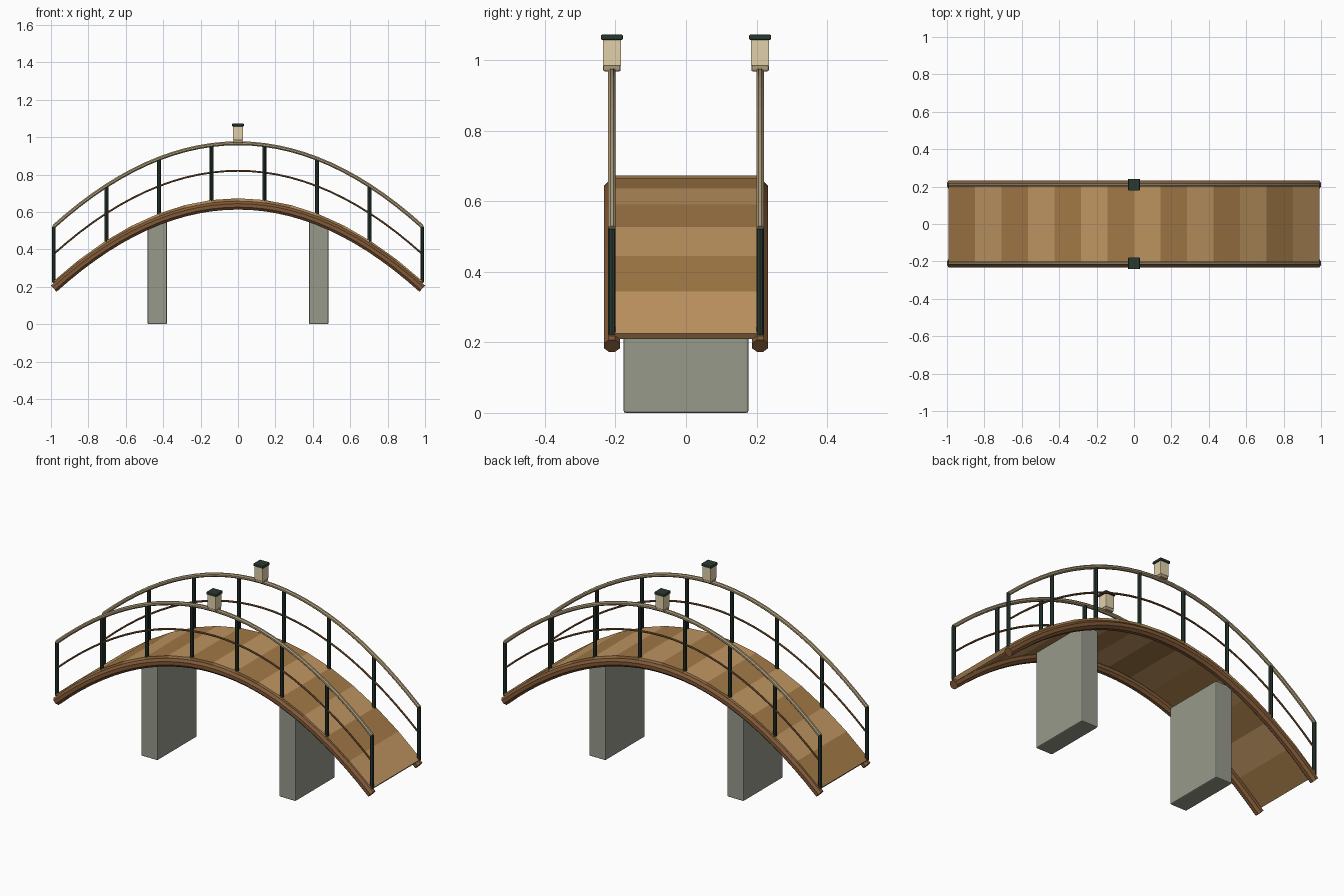
import bpy, bmesh, math
from mathutils import Vector, Matrix

if "Cube" in bpy.data.objects:
    bpy.data.objects.remove(bpy.data.objects["Cube"])

END, DROP, CREST, SIDE = 0.985, 0.445, 0.635, 0.21


def material(name, rgb):
    m = bpy.data.materials.new(name)
    m.diffuse_color = (*rgb, 1)
    m.use_nodes = True
    m.node_tree.nodes["Principled BSDF"].inputs["Base Color"].default_value = m.diffuse_color
    return m


WOOD = material("stringer brown", (0.22, 0.10, 0.038))
LIGHT = material("light plank", (0.52, 0.30, 0.12))
DARK = material("dark plank", (0.36, 0.19, 0.062))
TAN = material("rail tan", (0.42, 0.33, 0.19))
GREEN = material("dark green", (0.022, 0.042, 0.03))
STONE = material("stone", (0.31, 0.32, 0.26))
CREAM = material("lantern cream", (0.75, 0.64, 0.40))


def arch(x):
    return CREST - DROP * (x / END) ** 2


def normal(x):
    return Vector((2 * DROP * x / END ** 2, 0, 1)).normalized()


def finish(bm, name, mat):
    bmesh.ops.recalc_face_normals(bm, faces=bm.faces)
    me = bpy.data.meshes.new(name)
    bm.to_mesh(me)
    bm.free()
    me.materials.append(mat)
    ob = bpy.data.objects.new(name, me)
    bpy.context.collection.objects.link(ob)
    return ob


def box(name, loc, size, mat, bevel=0.0, angle=0.0):
    bm = bmesh.new()
    bmesh.ops.create_cube(bm, size=1, matrix=Matrix.Diagonal((*size, 1)))
    if bevel:
        bmesh.ops.bevel(bm, geom=bm.edges[:], offset=bevel, segments=2,
                        profile=0.5, affect='EDGES')
    ob = finish(bm, name, mat)
    ob.location = loc
    ob.rotation_euler.y = angle
    return ob


# Sweep an even-sided tube along the arch at a height above it
def arch_tube(name, y, lift, radius, sides, mat, steps=28):
    bm = bmesh.new()
    rings = []
    r = radius / math.cos(math.pi / sides)
    for i in range(steps + 1):
        x = -END + 2 * END * i / steps
        centre, n = Vector((x, y, arch(x) + lift)), normal(x)
        ring = []
        for k in range(sides):
            a = 2 * math.pi * (k + 0.5) / sides
            ring.append(bm.verts.new(centre + n * (r * math.cos(a))
                                     + Vector((0, r * math.sin(a), 0))))
        rings.append(ring)
    for a, b in zip(rings, rings[1:]):
        for k in range(sides):
            j = (k + 1) % sides
            bm.faces.new((a[k], a[j], b[j], b[k]))
    bm.faces.new(rings[0])
    bm.faces.new(rings[-1])
    return finish(bm, name, mat)


def post(name, x, y):
    bm = bmesh.new()
    bmesh.ops.create_cone(bm, cap_ends=True, segments=8, radius1=0.0105,
                          radius2=0.0105, depth=0.30)
    ob = finish(bm, name, GREEN)
    ob.location = (x, y, arch(x) + 0.182)


# Deck planks, mitred where they meet along the arch
COUNT = 14
for i in range(COUNT):
    bm = bmesh.new()
    ends = []
    for j in (i, i + 1):
        x = -END + 2 * END * j / COUNT
        c, n = Vector((x, 0, arch(x) + 0.027)), normal(x)
        ends.append([bm.verts.new(c + n * (0.011 * s) + Vector((0, 0.219 * t, 0)))
                     for s, t in ((-1, -1), (1, -1), (1, 1), (-1, 1))])
    a, b = ends
    for k in range(4):
        j = (k + 1) % 4
        bm.faces.new((a[k], a[j], b[j], b[k]))
    bm.faces.new(a)
    bm.faces.new(b)
    finish(bm, f"plank_{i + 1}", LIGHT if i % 2 else DARK)

# Stone piers
for label, x in (("left", -0.432), ("right", 0.432)):
    box(f"pier_{label}", (x, 0, 0.275), (0.104, 0.354, 0.55), STONE, 0.006)

# Both sides: stringer, rails, posts and crown lantern
for label, y in (("front", -SIDE), ("back", SIDE)):
    arch_tube(f"stringer_{label}", y, 0, 0.0225, 8, WOOD)
    arch_tube(f"handrail_{label}", y, 0.332, 0.0105, 8, TAN)
    arch_tube(f"mid_rail_{label}", y, 0.185, 0.005, 8, WOOD)
    for i in range(8):
        post(f"post_{label}_{i + 1}", -END + 2 * END * i / 7, y)
    box(f"lantern_base_{label}", (0, y, 0.978), (0.05, 0.05, 0.02), TAN, 0.005)
    box(f"lantern_body_{label}", (0, y, 1.022), (0.052, 0.052, 0.076), CREAM, 0.002)
    box(f"lantern_cap_{label}", (0, y, 1.065), (0.063, 0.063, 0.015), GREEN, 0.004)
